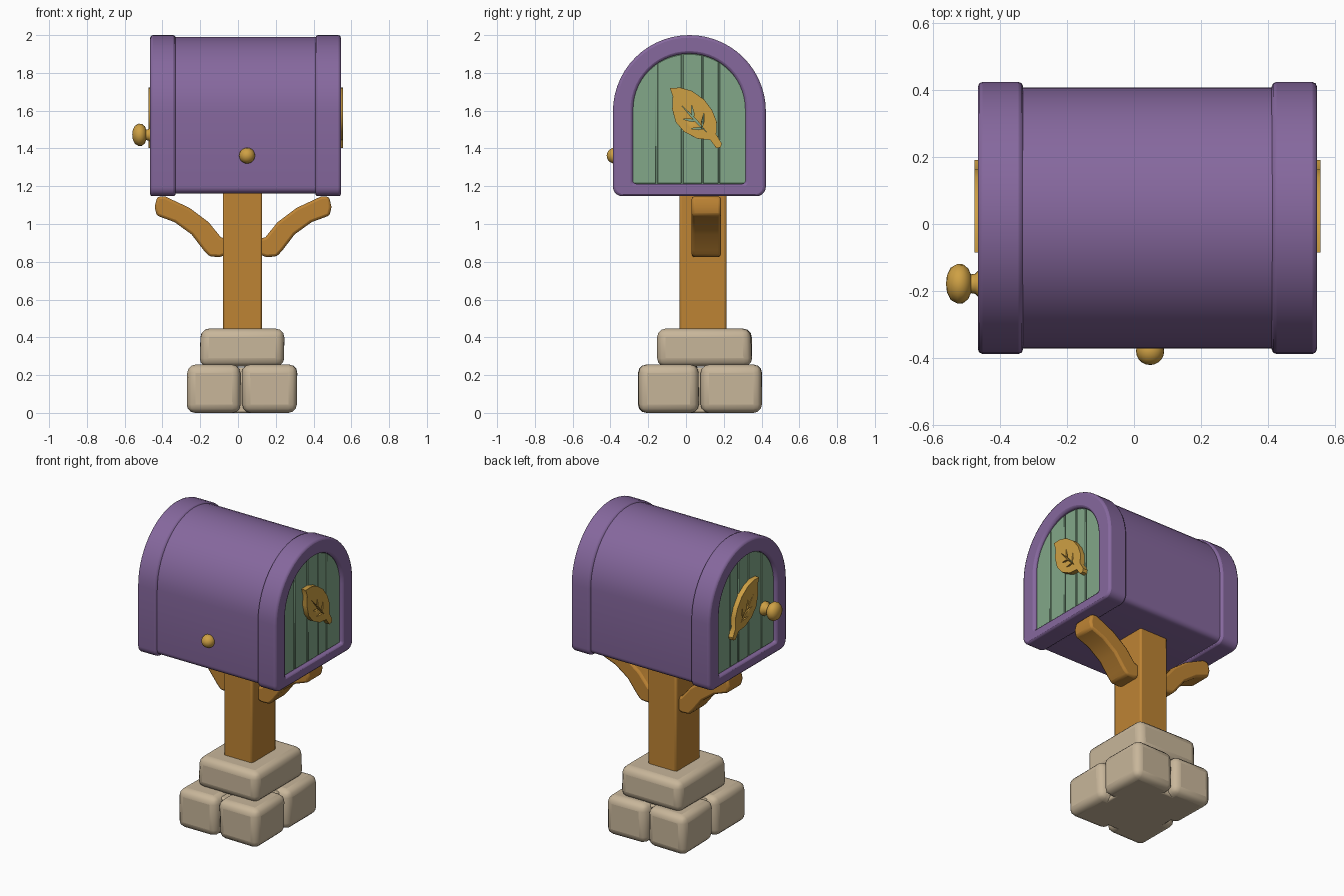
import bpy, bmesh, math, random
from mathutils import Vector, Matrix

if "Cube" in bpy.data.objects:
    bpy.data.objects.remove(bpy.data.objects["Cube"])

random.seed(4)


def material(name, rgb):
    lin = [((c / 255 + 0.055) / 1.055) ** 2.4 for c in rgb]
    m = bpy.data.materials.new(name)
    m.diffuse_color = (*lin, 1)
    m.use_nodes = True
    m.node_tree.nodes["Principled BSDF"].inputs["Base Color"].default_value = m.diffuse_color
    return m


PURPLE = material("purple paint", (134, 104, 158))
GREEN = material("green paint", (130, 167, 137))
GOLD = material("gold metal", (206, 160, 68))
WOOD = material("orange wood", (190, 132, 52))
STONE = material("beige stone", (200, 182, 154))


def finish(name, bm, mat, bevel=0, segs=2, angle=35):
    """Turn a bmesh into a smooth-shaded, optionally bevelled object."""
    bmesh.ops.recalc_face_normals(bm, faces=bm.faces)
    me = bpy.data.meshes.new(name)
    bm.to_mesh(me)
    bm.free()
    me.materials.append(mat)
    ob = bpy.data.objects.new(name, me)
    bpy.context.collection.objects.link(ob)
    bpy.ops.object.select_all(action='DESELECT')
    ob.select_set(True)
    bpy.context.view_layer.objects.active = ob
    bpy.ops.object.shade_smooth_by_angle(angle=math.radians(angle))
    if bevel:
        b = ob.modifiers.new("bevel", 'BEVEL')
        b.width, b.segments = bevel, segs
        b.limit_method, b.angle_limit = 'ANGLE', math.radians(35)
    return ob


def place(axis, p, d):
    return (d, p[0], p[1]) if axis == 'X' else (p[0], d, p[1])


def prism(name, pts, axis, a, b, mat, bevel=0, segs=2, hole=None):
    """Extrude a profile along X or Y; with a matching hole loop it is a ring."""
    bm = bmesh.new()
    loops = [pts] if hole is None else [pts, hole]
    rings = [[[bm.verts.new(place(axis, p, d)) for p in lp] for d in (a, b)] for lp in loops]
    n = len(pts)
    for lo, hi in rings:
        for i in range(n):
            j = (i + 1) % n
            bm.faces.new((lo[i], lo[j], hi[j], hi[i]))
    for e in (0, 1):
        if hole is None:
            bm.faces.new(rings[0][e])
        else:
            o, h = rings[0][e], rings[1][e]
            for i in range(n):
                j = (i + 1) % n
                bm.faces.new((o[i], o[j], h[j], h[i]))
    return finish(name, bm, mat, bevel, segs)


def arch(cy, hw, z0, zc, rz, rc):
    """Round-topped profile with rounded lower corners."""
    pts = [(cy + hw * math.cos(t), zc + rz * math.sin(t))
           for t in (math.pi * i / 28 for i in range(29))]
    for s, start in ((-1, math.pi), (1, 1.5 * math.pi)):
        for k in range(6):
            t = start + k * math.pi / 10
            pts.append((cy + s * (hw - rc) + rc * math.cos(t), z0 + rc + rc * math.sin(t)))
    return pts


def box(name, x, y, z, mat, bevel, segs=2, jitter=0):
    bm = bmesh.new()
    bmesh.ops.create_cube(bm, size=1)
    for v in bm.verts:
        v.co = [(r[0] + r[1]) / 2 + c * (r[1] - r[0]) for c, r in zip(v.co, (x, y, z))]
        v.co.x += random.uniform(-jitter, jitter)
        v.co.y += random.uniform(-jitter, jitter)
    return finish(name, bm, mat, bevel, segs, 60)


def lathe(name, profile, loc, axis, mat):
    """Spin (radius, height) points and point the result along an axis."""
    bm = bmesh.new()
    vs = [bm.verts.new((r, 0, h)) for r, h in profile]
    es = [bm.edges.new(p) for p in zip(vs, vs[1:])]
    bmesh.ops.spin(bm, geom=vs + es, cent=(0, 0, 0), axis=(0, 0, 1),
                   angle=2 * math.pi, steps=20, use_merge=True)
    bmesh.ops.remove_doubles(bm, verts=bm.verts, dist=1e-4)
    rot = Vector((0, 0, 1)).rotation_difference(Vector(axis)).to_matrix().to_4x4()
    bm.transform(Matrix.Translation(loc) @ rot)
    return finish(name, bm, mat, angle=60)


# Stone footing: four rounded blocks, a hidden core and a cap stone
for i, x in enumerate(((-0.268, 0.012), (0.018, 0.312))):
    for j, y in enumerate(((-0.25, 0.07), (0.08, 0.40))):
        box(f"base_stone_{i}{j}", x, y, (0, 0.256), STONE, 0.045, 3, 0.006)
box("base_core", (-0.2, 0.24), (-0.18, 0.33), (0, 0.24), STONE, 0.01)
box("cap_stone", (-0.2, 0.246), (-0.15, 0.346), (0.245, 0.446), STONE, 0.045, 3, 0.005)

# Wooden post and its two curved braces
box("post", (-0.08, 0.128), (-0.035, 0.215), (0.42, 1.17), WOOD, 0.012)
brace = [(0.11, 0.84), (0.15, 0.825), (0.205, 0.828), (0.235, 0.86), (0.30, 0.945),
         (0.39, 1.01), (0.485, 1.045), (0.495, 1.09), (0.482, 1.145), (0.44, 1.146),
         (0.31, 1.085), (0.21, 1.01), (0.145, 0.93), (0.11, 0.92)]
prism("brace_right", brace, 'Y', 0.03, 0.185, WOOD, 0.014)
prism("brace_left", [(0.054 - x, z) for x, z in brace], 'Y', 0.03, 0.185, WOOD, 0.014)

# Arched box body
prism("body", arch(0.018, 0.389, 1.162, 1.595, 0.396, 0.035), 'X', -0.425, 0.505, PURPLE)

LEAF = [(-.085, 1.72), (-.03, 1.722), (.03, 1.705), (.095, 1.66), (.14, 1.60), (.163, 1.54),
        (.16, 1.475), (.19, 1.425), (.183, 1.405), (.16, 1.402), (.128, 1.445), (.06, 1.452),
        (-.01, 1.488), (-.055, 1.54), (-.073, 1.61), (-.07, 1.675)]
VEINS = [((-.03, 1.635), (.11, 1.485)), ((.03, 1.63), (.04, 1.555)), ((-.015, 1.555), (.055, 1.545)),
         ((.095, 1.59), (.085, 1.51)), ((.025, 1.505), (.095, 1.505))]
SEAMS = [-0.29, -0.155, -0.02, 0.087, 0.175, 0.322]

# Both ends: raised rim, plank door and leaf emblem
for side, fx in (("right", lambda x: x), ("left", lambda x: 0.08 - x)):
    prism(f"rim_{side}", arch(0.018, 0.405, 1.147, 1.595, 0.405, 0.05), 'X',
          fx(0.41), fx(0.545), PURPLE, 0.014, 2,
          hole=arch(0.017, 0.297, 1.213, 1.607, 0.295, 0.015))
    prism(f"door_{side}", arch(0.017, 0.30, 1.21, 1.607, 0.298, 0.015), 'X',
          fx(0.49), fx(0.512), GREEN)
    for k, (a, b) in enumerate(zip(SEAMS, SEAMS[1:])):
        a, b = a + 0.003, b - 0.003
        top = [b + (a - b) * i / 8 for i in range(9)]
        pts = [(a, 1.215), (b, 1.215)]
        pts += [(y, 1.607 + math.sqrt(max(0, 0.306 ** 2 - (y - 0.017) ** 2)) - 0.012) for y in top]
        prism(f"door_plank_{side}_{k}", pts, 'X', fx(0.508), fx(0.523), GREEN, 0.003, 1)
    leaf = prism(f"leaf_{side}", LEAF, 'X', fx(0.515), fx(0.555), GOLD)
    # veins cut through the leaf
    for k, (p, q) in enumerate(VEINS):
        p, q = Vector(p), Vector(q)
        n = (q - p).orthogonal().normalized() * 0.006
        cut = prism(f"vein_cutter_{side}_{k}", [p, p.lerp(q, .6) + n, q, p.lerp(q, .6) - n],
                    'X', fx(0.50), fx(0.57), GOLD)
        cut.hide_render = True
        cut.hide_set(True)
        m = leaf.modifiers.new("vein", 'BOOLEAN')
        m.operation, m.object, m.solver = 'DIFFERENCE', cut, 'EXACT'
    bv = leaf.modifiers.new("soft edge", 'BEVEL')
    bv.width, bv.segments, bv.angle_limit = 0.004, 1, math.radians(35)

# Door knob on the left end and a small knob on the front
lathe("door_knob", [(0, 0), (0.044, 0), (0.044, 0.018), (0.03, 0.032), (0.028, 0.045),
                    (0.045, 0.052), (0.058, 0.068), (0.059, 0.085), (0.048, 0.105),
                    (0.025, 0.116), (0, 0.119)], (-0.441, -0.178, 1.472), (-1, 0, 0), GOLD)
lathe("front_knob", [(0.042 * math.sin(t), -0.042 * math.cos(t))
                     for t in (math.pi * i / 10 for i in range(11))],
      (0.048, -0.378, 1.362), (0, -1, 0), GOLD)
